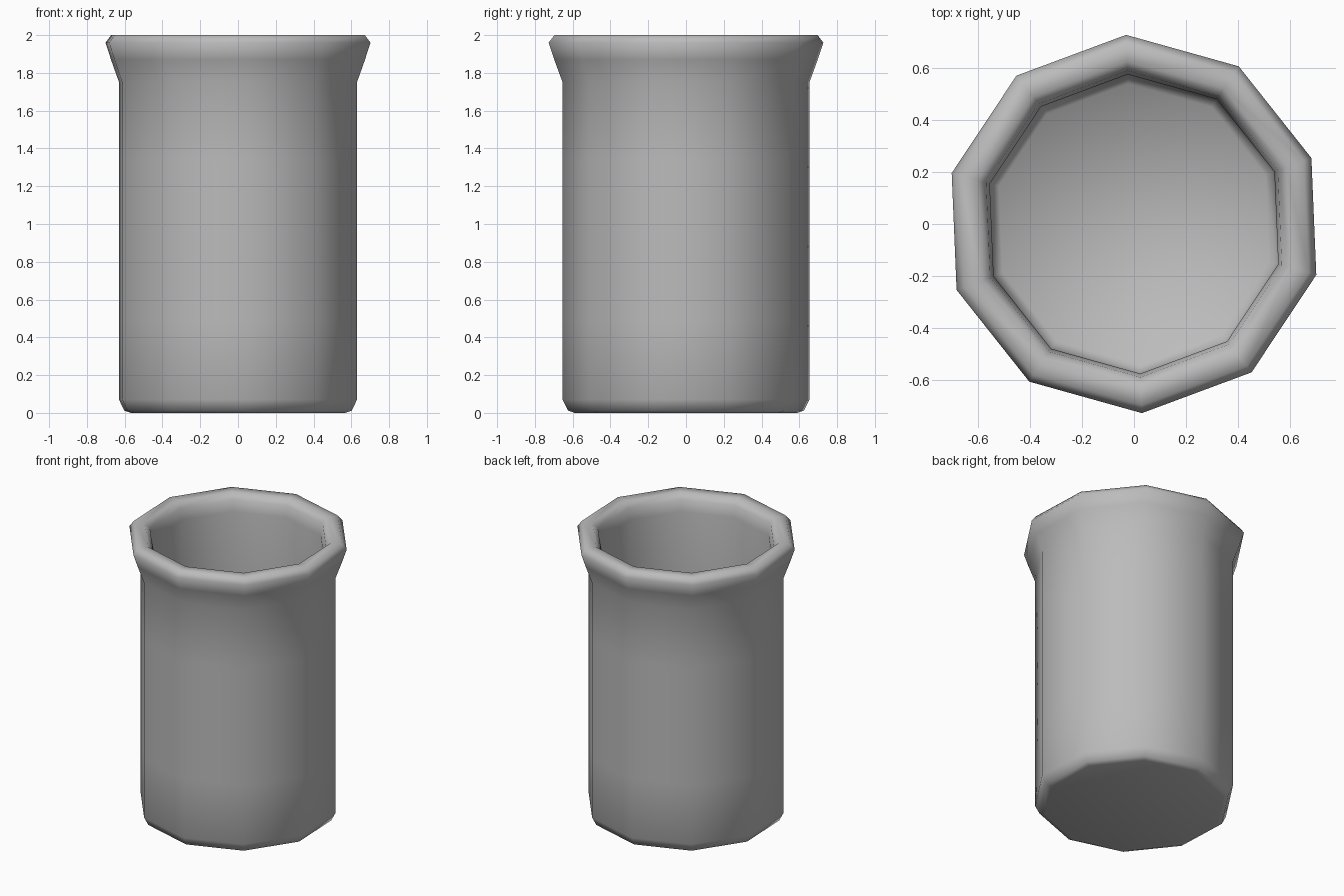
import bpy
import bmesh
from math import cos, sin, radians, tau

default = bpy.data.objects.get("Cube")
if default:
    bpy.data.objects.remove(default, do_unlink=True)

SIDES = 10
TURN = radians(92.4)


def flat_material(name, colour):
    mat = bpy.data.materials.new(name)
    mat.use_nodes = True
    mat.diffuse_color = colour
    mat.node_tree.nodes["Principled BSDF"].inputs["Base Color"].default_value = colour
    return mat


def lathe(name, profile, material):
    """Turn a (radius, height) profile into a closed solid, capped at both ends."""
    bm = bmesh.new()
    rings = []
    for radius, height in profile:
        angles = [TURN + tau * i / SIDES for i in range(SIDES)]
        rings.append([bm.verts.new((radius * cos(a), radius * sin(a), height)) for a in angles])
    for low, high in zip(rings, rings[1:]):
        for i in range(SIDES):
            j = (i + 1) % SIDES
            bm.faces.new((low[i], low[j], high[j], high[i]))
    bm.faces.new(rings[0][::-1])
    bm.faces.new(rings[-1])
    for face in bm.faces:
        face.smooth = True
    mesh = bpy.data.meshes.new(name)
    bm.to_mesh(mesh)
    bm.free()
    mesh.materials.append(material)
    obj = bpy.data.objects.new(name, mesh)
    bpy.context.collection.objects.link(obj)
    return obj


grey = flat_material("plain grey", (0.5, 0.5, 0.5, 1))

# Rounded foot
foot = [(0.59, 0), (0.625, 0.012), (0.654, 0.07)]
# Straight outer wall, evenly divided
wall = [(0.654, 0.07 + 0.42 * i) for i in range(1, 5)]
# Flared, rounded lip
lip = [(0.698, 1.87), (0.728, 1.96), (0.697, 2.0), (0.625, 2.0), (0.59, 1.96), (0.576, 1.88)]
# Hollow inside, down to the floor
inside = [(0.576, 1.33), (0.576, 0.49), (0.574, 0.12), (0.54, 0.08)]

lathe("beaker", foot + wall + lip + inside, grey)
